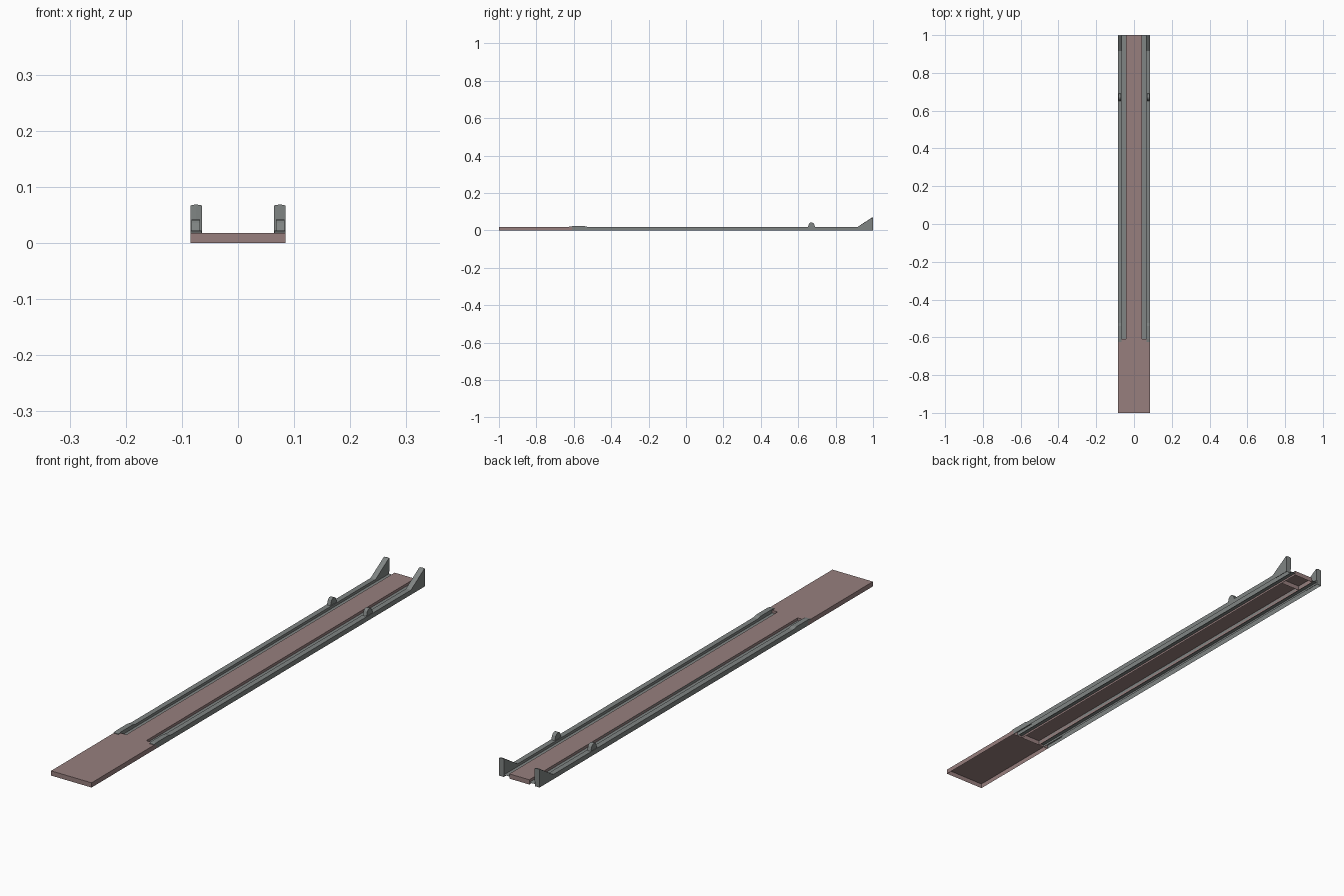
import bpy, bmesh

if "Cube" in bpy.data.objects:
    bpy.data.objects.remove(bpy.data.objects["Cube"])

W, TOP = 0.085, 0.018          # half width, deck height
GI, GO, GZ = 0.042, 0.065, 0.008   # wheel groove inner / outer edge, floor
Y0 = -0.61                     # start of the rails


def material(name, rgb):
    m = bpy.data.materials.new(name)
    m.diffuse_color = (*rgb, 1)
    m.use_nodes = True
    m.node_tree.nodes["Principled BSDF"].inputs["Base Color"].default_value = m.diffuse_color
    return m


PINK = material("dusty_pink", (0.31, 0.212, 0.208))
GREY = material("steel_grey", (0.215, 0.232, 0.228))


def finish(name, bm, mat):
    me = bpy.data.meshes.new(name)
    bm.to_mesh(me)
    bm.free()
    me.materials.append(mat)
    ob = bpy.data.objects.new(name, me)
    bpy.context.collection.objects.link(ob)
    return ob


def mirror(ob):
    ob.modifiers.new("mirror", 'MIRROR')   # across x = 0


def hood(name, x, y0, y1, z0, z1, mat, closed=(1, 1, 1, 1)):
    """Top sheet with skirts on the chosen sides (-y, +x, +y, -x), open below."""
    bm = bmesh.new()
    pts = [(-x, y0), (x, y0), (x, y1), (-x, y1)]
    hi = [bm.verts.new((*p, z1)) for p in pts]
    lo = [bm.verts.new((*p, z0)) for p in pts]
    bm.faces.new(hi)
    for i in range(4):
        if closed[i]:
            j = (i + 1) % 4
            bm.faces.new((lo[i], lo[j], hi[j], hi[i]))
    return finish(name, bm, mat)


def prism(name, profile, x0, x1, mat, crown=0):
    """Extrude a (y, z) profile along x; both sides by mirroring."""
    bm = bmesh.new()
    xs = [x0, (x0 + x1) / 2, x1] if crown else [x0, x1]
    rings = []
    for k, x in enumerate(xs):
        top = max(p[1] for p in profile)
        rings.append([bm.verts.new((x, y, z - (crown if z == top and k != 1 else 0)))
                      for y, z in profile])
    bm.faces.new(rings[0])
    bm.faces.new(rings[-1])
    n = len(profile)
    for a, b in zip(rings, rings[1:]):
        for i in range(n):
            j = (i + 1) % n
            bm.faces.new((a[i], a[j], b[j], b[i]))
    bmesh.ops.recalc_face_normals(bm, faces=bm.faces[:])
    mirror(finish(name, bm, mat))


# decks: wide front apron, long centre deck, short rear deck
hood("front_apron", W, -1, Y0, 0, TOP, PINK)
hood("centre_deck", GI, Y0, 0.92, 0, TOP, PINK)
hood("rear_deck", GI, 0.92, 1, 0, TOP, PINK)

# grooved side rail, one folded section swept along y
section = [(W, 0), (W, TOP), (GO, TOP), (GO, GZ), (GI, GZ), (GI, TOP)]
bm = bmesh.new()
a = [bm.verts.new((x, Y0, z)) for x, z in section]
b = [bm.verts.new((x, 1, z)) for x, z in section]
for i in range(len(section) - 1):
    bm.faces.new((a[i], b[i], b[i + 1], a[i + 1]))
# end plate of the outer box
e = [bm.verts.new((x, 1, z)) for x, z in ((GO, 0), (GO, TOP), (W, TOP), (W, 0))]
bm.faces.new(e)
# inner skirt of the outer box below the groove
s = [bm.verts.new((GO, y, z)) for y, z in ((Y0, 0), (1, 0), (1, GZ), (Y0, GZ))]
bm.faces.new(s[::-1])
mirror(finish("side_rail", bm, GREY))

# slim entry plates at the rail starts
prism("entry_plate", [(-0.625, 0.014), (-0.625, 0.020), (-0.61, 0.022),
                      (-0.54, 0.022), (-0.525, 0.018), (-0.525, 0.014)],
      GO, W, GREY)

# rounded bumps
prism("wheel_bump", [(0.652, 0.017), (0.658, 0.036), (0.664, 0.041), (0.672, 0.042),
                     (0.680, 0.039), (0.685, 0.033), (0.690, 0.017)],
      0.068, 0.083, GREY)

# wedge end stops
prism("end_stop", [(0.915, 0.017), (0.995, 0.069), (1.0, 0.069), (1.0, 0.017)],
      0.064, W, GREY, crown=0.002)
